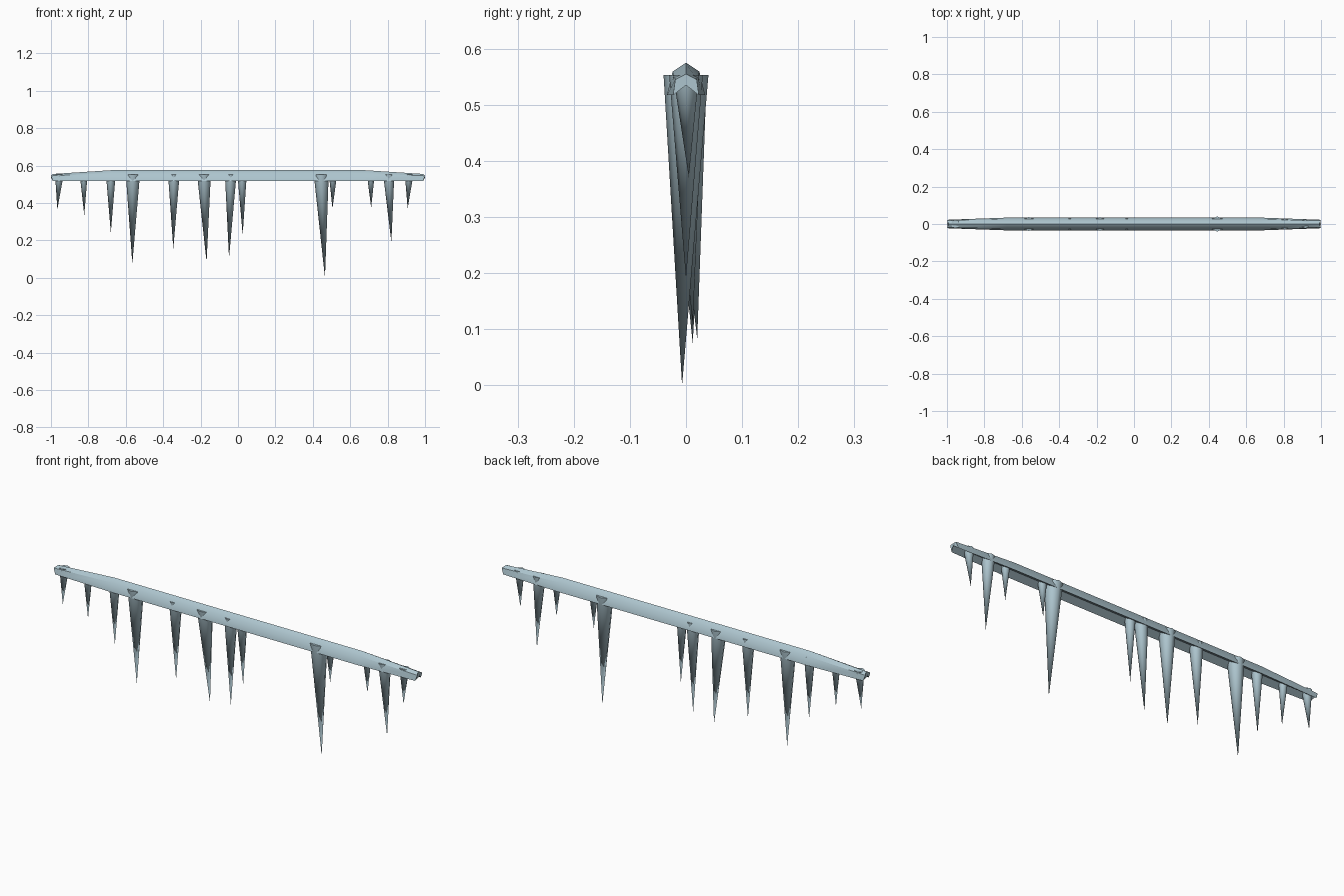
import bpy, bmesh, math
from mathutils import Vector

if "Cube" in bpy.data.objects:
    bpy.data.objects.remove(bpy.data.objects["Cube"])

ice = bpy.data.materials.new("ice")
ice.diffuse_color = (0.42, 0.56, 0.62, 1)
ice.use_nodes = True
ice.node_tree.nodes["Principled BSDF"].inputs["Base Color"].default_value = ice.diffuse_color


def finish(bm, name, angle):
    bmesh.ops.recalc_face_normals(bm, faces=bm.faces)
    me = bpy.data.meshes.new(name)
    bm.to_mesh(me)
    bm.free()
    me.materials.append(ice)
    ob = bpy.data.objects.new(name, me)
    bpy.context.collection.objects.link(ob)
    bpy.ops.object.select_all(action='DESELECT')
    ob.select_set(True)
    bpy.context.view_layer.objects.active = ob
    bpy.ops.object.shade_smooth_by_angle(angle=math.radians(angle))
    return ob


# Ridge: roof-shaped bar with a hollow V underside, tapering at both ends
mid = [(0, .575), (.024, .559), (.034, .517), (0, .535),
       (-.034, .517), (-.024, .559)]
end = [(0, .555), (.019, .545), (.023, .517), (0, .535),
       (-.023, .517), (-.019, .545)]
inset = [.01, 0, .01, 0, .01, 0]
bm = bmesh.new()
rings = []
for s, x, prof in ((-1, 1, end), (-1, .68, mid), (1, .68, mid), (1, 1, end)):
    rings.append([bm.verts.new((s * (x - (d if x == 1 else 0)), y, z))
                  for (y, z), d in zip(prof, inset)])
for a, b in zip(rings, rings[1:]):
    for i in range(6):
        j = (i + 1) % 6
        bm.faces.new((a[i], a[j], b[j], b[i]))
for r in (rings[0], rings[-1]):
    bm.faces.new((r[0], r[1], r[2], r[3]))
    bm.faces.new((r[0], r[3], r[4], r[5]))
finish(bm, "ice_ridge", 45)

# Icicles: top x, radius, tip x, tip y, tip z
icicles = [
    (-.955, .023, -.966, .003, .365), (-.825, .021, -.822, -.004, .335),
    (-.68, .026, -.68, .004, .24), (-.562, .038, -.565, .012, .075),
    (-.343, .031, -.346, .008, .155), (-.182, .037, -.168, .02, .083),
    (-.039, .031, -.048, .012, .105), (.022, .025, .025, .005, .23),
    (.445, .040, .465, -.007, 0), (.508, .022, .505, .003, .37),
    (.71, .021, .712, 0, .375), (.806, .030, .82, 0, .19),
    (.915, .023, .907, .005, .37)]
SIDES = 8
for n, (x, r, tx, ty, tz) in enumerate(icicles, 1):
    bm = bmesh.new()
    top = [bm.verts.new((x + r * math.cos(k * math.tau / SIDES),
                         r * math.sin(k * math.tau / SIDES), .553))
           for k in range(SIDES)]
    tip = bm.verts.new(Vector((tx, ty, tz)))
    bm.faces.new(top)
    for i in range(SIDES):
        bm.faces.new((top[i], top[(i + 1) % SIDES], tip))
    finish(bm, f"icicle_{n:02d}", 50)
